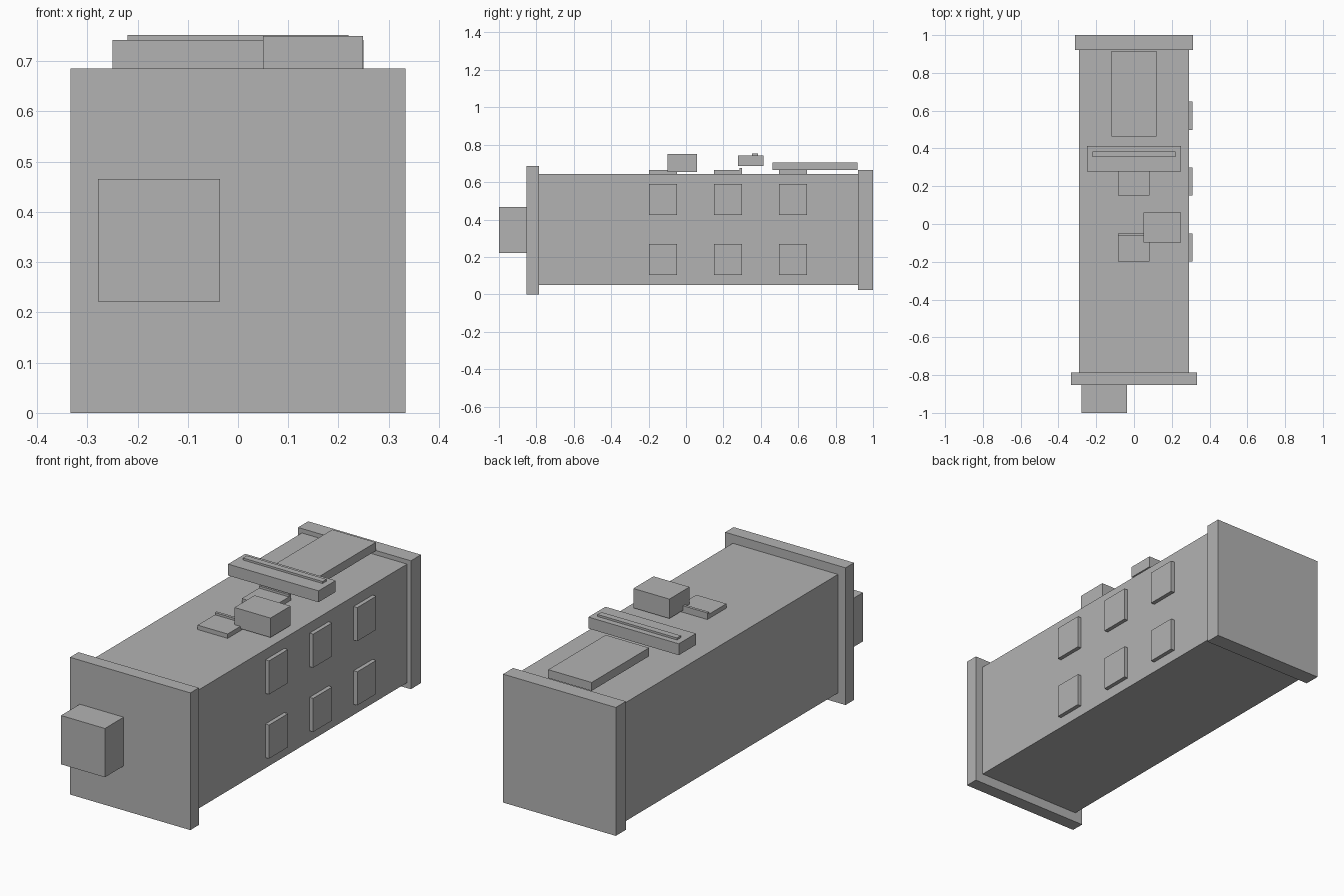
import bpy
import bmesh

if "Cube" in bpy.data.objects:
    bpy.data.objects.remove(bpy.data.objects["Cube"])

grey = bpy.data.materials.new("plain_grey")
grey.diffuse_color = (0.45, 0.45, 0.45, 1)
grey.use_nodes = True
grey.node_tree.nodes["Principled BSDF"].inputs["Base Color"].default_value = grey.diffuse_color


def box(name, x, y, z):
    """Box from its (min, max) extents on each axis."""
    bm = bmesh.new()
    bmesh.ops.create_cube(bm, size=1)
    for v in bm.verts:
        v.co = [r[0] if c < 0 else r[1] for c, r in zip(v.co, (x, y, z))]
    mesh = bpy.data.meshes.new(name)
    bm.to_mesh(mesh)
    bm.free()
    mesh.materials.append(grey)
    obj = bpy.data.objects.new(name, mesh)
    bpy.context.collection.objects.link(obj)
    return obj


# Long body with its end flanges and front connector
box("body", (-0.291, 0.291), (-0.785, 0.92), (0.049, 0.642))
box("front_flange", (-0.333, 0.333), (-0.852, -0.785), (0, 0.686))
box("back_flange", (-0.312, 0.312), (0.92, 1), (0.022, 0.664))
box("front_connector", (-0.279, -0.036), (-1, -0.852), (0.222, 0.466))

# Panels along the right side (two rows) and along the top, with a rear lip
for i, y in enumerate((-0.199, 0.15, 0.498)):
    span = (y, y + 0.15)
    for row, z in (("lower", 0.102), ("upper", 0.423)):
        box(f"side_panel_{row}_{i}", (0.291, 0.311), span, (z, z + 0.168))
    box(f"top_panel_{i}", (-0.084, 0.082), span, (0.642, 0.664))
    box(f"top_panel_lip_{i}", (-0.084, 0.082), (y + 0.136, y + 0.15), (0.664, 0.675))

# Roof equipment
box("roof_box", (0.05, 0.249), (-0.099, 0.06), (0.653, 0.75))
box("cross_bar", (-0.25, 0.25), (0.279, 0.414), (0.685, 0.742))
box("cross_bar_strip", (-0.22, 0.22), (0.354, 0.385), (0.742, 0.752))
box("roof_plate", (-0.12, 0.12), (0.463, 0.917), (0.664, 0.706))
